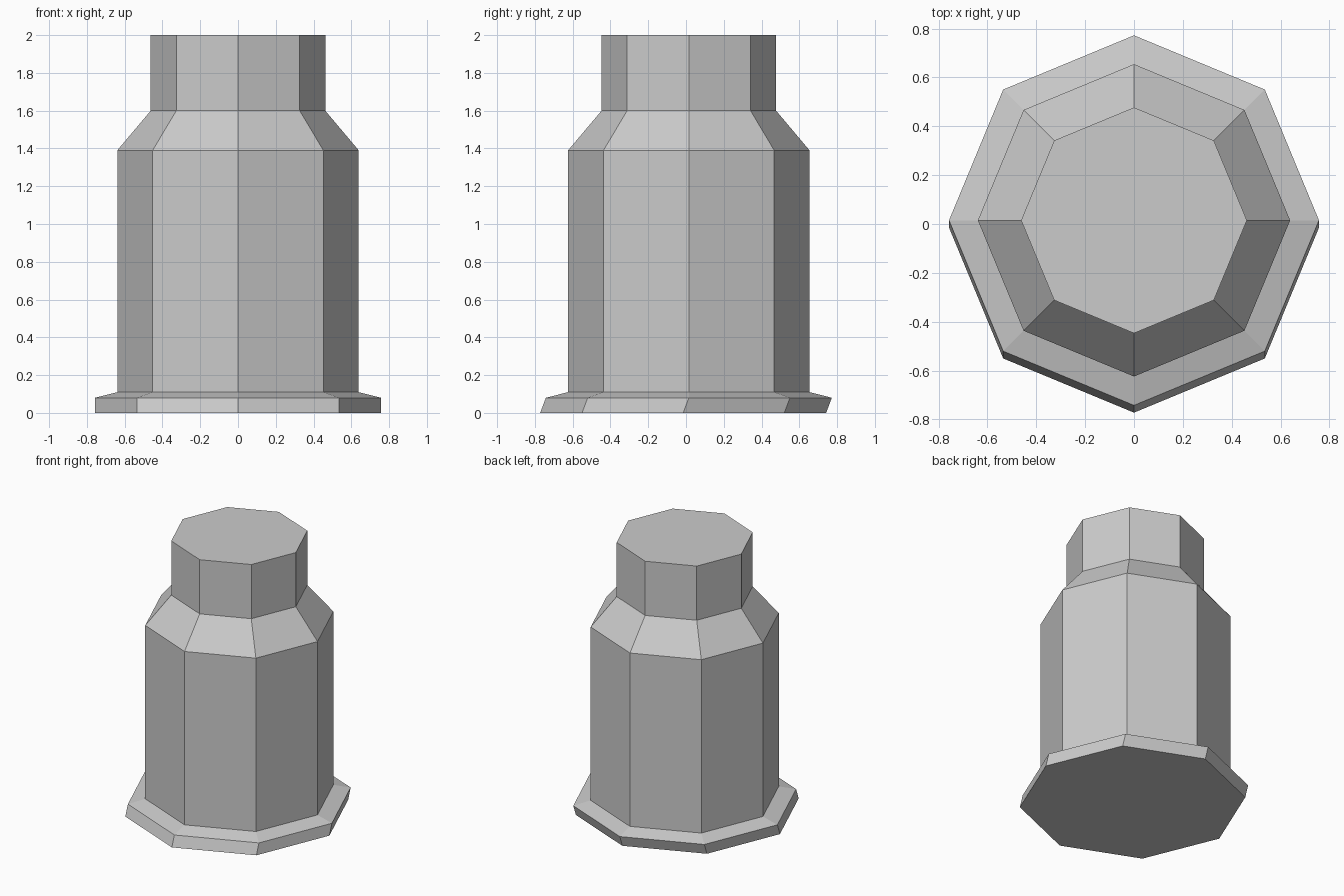
import bpy, bmesh
from math import cos, sin, pi

if "Cube" in bpy.data.objects:
    bpy.data.objects.remove(bpy.data.objects["Cube"])

SIDES = 8
# Profile rings from bottom to top: (radius, height, y offset)
# The base rim leans back slightly, so its lowest ring sits further forward.
RINGS = [
    (0.757, 0.00, -0.015),   # foot
    (0.757, 0.08, 0.015),    # rim top edge
    (0.639, 0.11, 0.015),    # body bottom
    (0.639, 1.39, 0.015),    # body top
    (0.462, 1.60, 0.015),    # shoulder top
    (0.462, 2.00, 0.015),    # neck top
]


def lofted_rings(name, rings):
    bm = bmesh.new()
    loops = [[bm.verts.new((r * cos(2 * pi * i / SIDES),
                            r * sin(2 * pi * i / SIDES) + y, z))
              for i in range(SIDES)] for r, z, y in rings]
    for low, high in zip(loops, loops[1:]):
        for i in range(SIDES):
            j = (i + 1) % SIDES
            bm.faces.new((low[i], low[j], high[j], high[i]))
    # End caps
    bm.faces.new(loops[0][::-1])
    bm.faces.new(loops[-1])
    mesh = bpy.data.meshes.new(name)
    bm.to_mesh(mesh)
    bm.free()
    obj = bpy.data.objects.new(name, mesh)
    bpy.context.collection.objects.link(obj)
    return obj


# One closed octagonal bottle shape with rim, body, shoulder and neck
lofted_rings("octagonal_bottle", RINGS)
